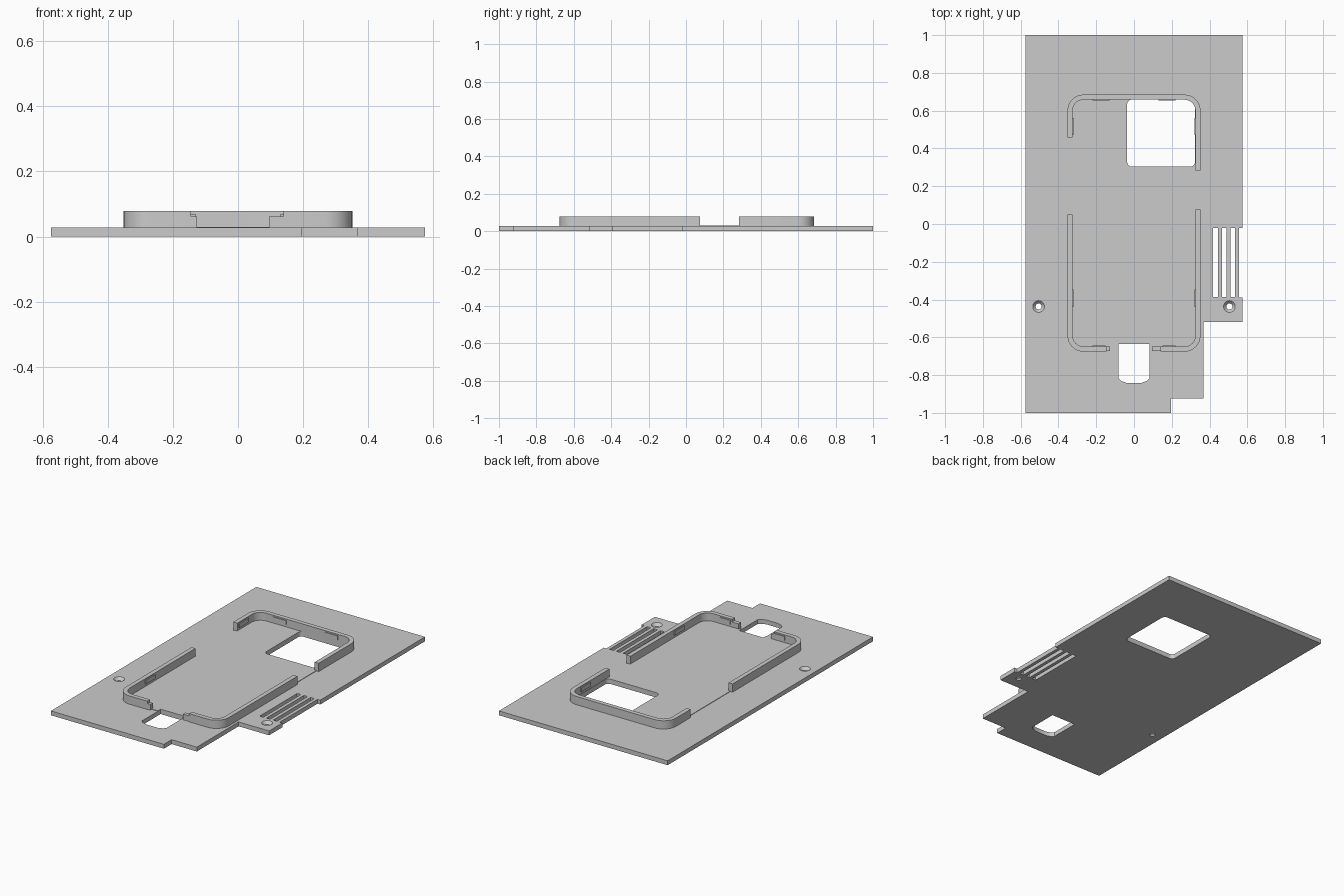
import bpy, bmesh
from math import sin, cos, pi, radians

cube = bpy.data.objects.get("Cube")
if cube:
    bpy.data.objects.remove(cube, do_unlink=True)

PLATE, FLOOR, TOP, TAB = 0.027, 0.03, 0.078, 0.062
THICK = 0.027

grey = bpy.data.materials.new("light_grey")
grey.use_nodes = True
grey.diffuse_color = (0.6, 0.6, 0.6, 1)
grey.node_tree.nodes["Principled BSDF"].inputs["Base Color"].default_value = (0.6, 0.6, 0.6, 1)


def make(name, bm):
    bmesh.ops.recalc_face_normals(bm, faces=bm.faces)
    mesh = bpy.data.meshes.new(name)
    bm.to_mesh(mesh)
    bm.free()
    mesh.materials.append(grey)
    obj = bpy.data.objects.new(name, mesh)
    bpy.context.collection.objects.link(obj)
    return obj


def prism(name, outline, z0, z1):
    bm = bmesh.new()
    face = bm.faces.new([bm.verts.new((x, y, z0)) for x, y in outline])
    up = bmesh.ops.extrude_face_region(bm, geom=[face])["geom"]
    for v in up:
        if isinstance(v, bmesh.types.BMVert):
            v.co.z = z1
    return make(name, bm)


def box(name, x0, x1, y0, y1, z0, z1):
    return prism(name, [(x0, y0), (x1, y0), (x1, y1), (x0, y1)], z0, z1)


def arc(cx, cy, r, start, end, steps=8):
    angles = [radians(start + (end - start) * i / steps) for i in range(steps + 1)]
    return [(cx + r * cos(a), cy + r * sin(a)) for a in angles]


def rounded(x0, x1, y0, y1, r_top, r_bottom):
    return (arc(x1 - r_top, y1 - r_top, r_top, 0, 90)
            + arc(x0 + r_top, y1 - r_top, r_top, 90, 180)
            + arc(x0 + r_bottom, y0 + r_bottom, r_bottom, 180, 270)
            + arc(x1 - r_bottom, y0 + r_bottom, r_bottom, 270, 360))


def lathe(name, x, y, profile, sides=32):
    bm = bmesh.new()
    rings = [[bm.verts.new((x + r * cos(2 * pi * i / sides),
                            y + r * sin(2 * pi * i / sides), z))
              for i in range(sides)] for r, z in profile]
    for a, b in zip(rings, rings[1:]):
        for i in range(sides):
            j = (i + 1) % sides
            bm.faces.new((a[i], a[j], b[j], b[i]))
    bm.faces.new(rings[0])
    bm.faces.new(rings[-1])
    return make(name, bm)


def cut(obj, cutters):
    bpy.context.view_layer.objects.active = obj
    for c in cutters:
        mod = obj.modifiers.new("cut", "BOOLEAN")
        mod.operation, mod.solver, mod.object = "DIFFERENCE", "EXACT", c
        bpy.ops.object.modifier_apply(modifier=mod.name)


# Base plate with stepped front corner and open vent notch on its left edge
W = 0.575
plate = prism("base_plate", [
    (-W, -1), (0.195, -1), (0.195, -0.925), (0.367, -0.925), (0.367, -0.518),
    (W, -0.518), (W, -0.39), (0.557, -0.39), (0.557, -0.02), (W, -0.02),
    (W, 1), (-W, 1)], 0, PLATE)

# Slightly raised floor inside the tray
HX, Y0, Y1, R = 0.352, -0.676, 0.685, 0.085
D = 0.015
tray = prism("tray_floor", rounded(-HX + D, HX - D, Y0 + D, Y1 - D, R - D, R - D),
             PLATE, FLOOR)

# Openings: camera window, port, vents, countersunk screw holes
window = prism("window_cutter", rounded(-0.036, 0.323, 0.304, 0.659, 0.025, 0.025), -0.1, 0.1)
port = prism("port_cutter", [(-0.083, -0.635), (-0.083, -0.815), (-0.07, -0.83), (-0.04, -0.841),
                             (0.04, -0.841), (0.07, -0.83), (0.083, -0.815), (0.083, -0.635)],
             -0.1, 0.1)
vents = [box("vent_cutter", x, x + 0.025, -0.387, -0.022, -0.1, 0.1)
         for x in (0.419, 0.465, 0.511)]
screws = [lathe("screw_cutter", x, -0.437,
                [(0.016, -0.05), (0.016, 0.01), (0.031, PLATE), (0.031, 0.05)])
          for x in (-0.505, 0.505)]
cut(plate, [window, port] + vents + screws)
cut(tray, [window, port])
for c in [window, port] + vents + screws:
    bpy.data.objects.remove(c, do_unlink=True)


# Tray walls: a path offset inward by the wall thickness
def wall(name, path):
    return prism(name, path(0) + path(THICK)[::-1], PLATE, TOP)


def corner(d, sx, sy, start, end):
    cy = Y1 - R if sy > 0 else Y0 + R
    return arc(sx * (HX - R), cy, R - d, start, end)


walls = [
    wall("back_wall", lambda d: [(-HX + d, 0.457)] + corner(d, -1, 1, 180, 90)
         + corner(d, 1, 1, 90, 0) + [(HX - d, 0.283)]),
    wall("left_front_wall", lambda d: [(HX - d, 0.076)] + corner(d, 1, -1, 0, -90)
         + [(0.14, Y0 + d)]),
    wall("right_front_wall", lambda d: [(-HX + d, 0.05)] + corner(d, -1, -1, 180, 270)
         + [(-0.145, Y0 + d)]),
]

# Lower tabs beside the port
box("left_port_tab", 0.095, 0.14, Y0 + 0.003, Y0 + THICK, PLATE, TAB)
box("right_port_tab", -0.145, -0.126, Y0 + 0.003, Y0 + THICK, PLATE, TAB)

# Thin grip ribs inside the walls
P = 0.005
for side, sx in (("left", 1), ("right", -1)):
    a, b = sorted((sx * (HX - THICK), sx * (HX - THICK - P)))
    for place, y in (("back", 0.47), ("front", -0.44)):
        box(f"{side}_{place}_rib", a, b, y, y + 0.092, 0.045, 0.07)
    a, b = sorted((sx * 0.13, sx * 0.22))
    box(f"{side}_end_rib", a, b, Y1 - THICK - P, Y1 - THICK, 0.045, 0.07)
    a, b = sorted((sx * 0.15, sx * 0.22))
    box(f"{side}_port_rib", a, b, Y0 + THICK, Y0 + THICK + P, 0.045, 0.07)

# Smooth the rounded corners, keep the edges sharp
bpy.ops.object.select_all(action="DESELECT")
for o in walls + [plate, tray]:
    o.select_set(True)
bpy.context.view_layer.objects.active = plate
bpy.ops.object.shade_smooth_by_angle()
